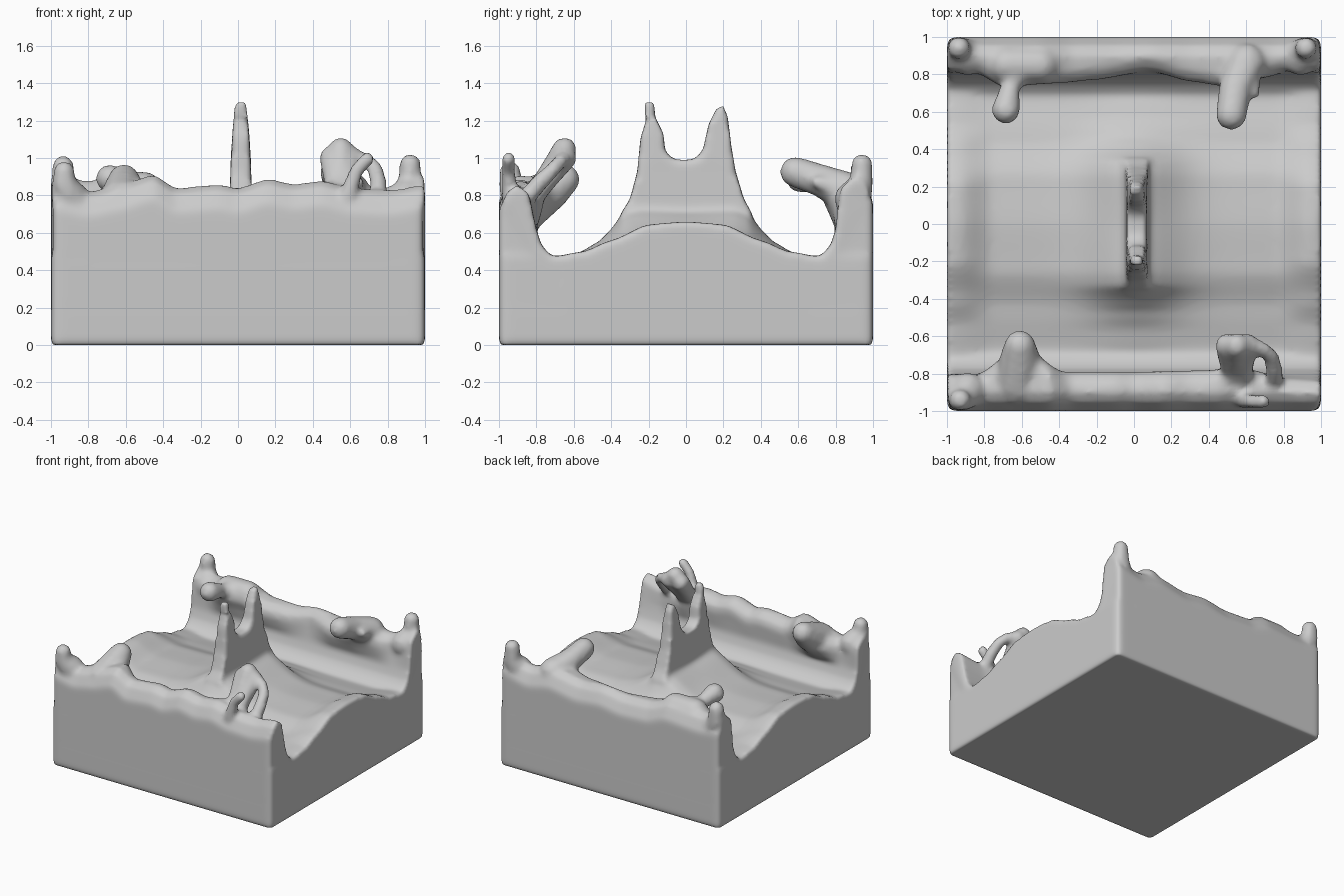
import bpy, bmesh, math
from mathutils import Vector, Matrix

if "Cube" in bpy.data.objects:
    bpy.data.objects.remove(bpy.data.objects["Cube"])

bm = bmesh.new()


def lerp_table(table, v):
    """Smooth interpolation in a short list of (position, value)."""
    if v <= table[0][0]:
        return table[0][1]
    for (a, p), (b, q) in zip(table, table[1:]):
        if v <= b:
            t = (v - a) / (b - a)
            t = .5 * t + .5 * t * t * (3 - 2 * t)
            return p + (q - p) * t
    return table[-1][1]


def blob(points):
    """Rounded strand through (x, y, z, radius) points."""
    for p, q in zip(points, points[1:]):
        a, b = Vector(p), Vector(q)
        n = max(2, int((b - a).length / 0.018))
        for i in range(n + 1):
            c = a.lerp(b, i / n)
            bmesh.ops.create_icosphere(bm, subdivisions=2, radius=c[3],
                                       matrix=Matrix.Translation(c.xyz))


def loft(rings):
    """Closed solid through matching rings of points."""
    vs = [[bm.verts.new(p) for p in r] for r in rings]
    n = len(vs[0])
    faces = []
    for r, s in zip(vs, vs[1:]):
        for i in range(n):
            j = (i + 1) % n
            faces.append(bm.faces.new((r[i], r[j], s[j], s[i])))
    faces += [bm.faces.new(vs[0]), bm.faces.new(vs[-1])]
    bmesh.ops.recalc_face_normals(bm, faces=faces)


# Main block with a wavy top: side edges, inner basin and a central mound
EDGE = [(0, .66), (.2, .645), (.4, .56), (.55, .50), (.7, .475), (1, .475)]
INNER = [(0, .58), (.25, .565), (.45, .50), (.7, .455), (1, .455)]
MOUND = [(0, .73), (.26, .74), (.33, .72), (.4, .62), (.47, .55), (.58, .49), (.7, .46), (1, .46)]


def surface(x, y):
    k = lerp_table([(.76, 0), (.93, 1)], abs(x))
    z = lerp_table(INNER, abs(y)) * (1 - k) + lerp_table(EDGE, abs(y)) * k
    w = math.exp(-(x / .24) ** 2)
    return z * (1 - w) + lerp_table(MOUND, abs(y)) * w


g = bmesh.ops.create_grid(bm, x_segments=60, y_segments=60, size=1)
top = list({f for v in g["verts"] for f in v.link_faces})
for v in g["verts"]:
    v.co.z = surface(v.co.x, v.co.y)
ext = bmesh.ops.extrude_face_region(bm, geom=top, use_keep_orig=True)
for e in ext["geom"]:
    if isinstance(e, bmesh.types.BMVert):
        e.co.z = 0
bmesh.ops.recalc_face_normals(bm, faces=bm.faces[:])

# Front and back crest walls: height and inner depth along x
FRONT_H = [(-1, .86), (-.8, .82), (-.65, .85), (-.45, .91), (-.33, .84), (-.1, .86),
           (0, .84), (.16, .89), (.3, .86), (.45, .88), (.6, .84), (.8, .83), (1, .86)]
FRONT_T = [(-1, .2), (-.85, .19), (-.6, .36), (-.38, .21), (0, .21), (.4, .22),
           (.55, .24), (.8, .18), (1, .17)]
BACK_H = [(-1, .9), (-.8, .88), (-.5, .9), (-.33, .84), (-.1, .83), (.1, .86),
          (.3, .84), (.55, .88), (.75, .84), (1, .9)]
BACK_T = [(-1, .18), (-.85, .19), (-.7, .27), (-.4, .25), (-.2, .23), (.08, .18),
          (.3, .24), (.5, .27), (.7, .22), (.85, .17), (1, .18)]


def wall(side, heights, depths):
    rings = []
    for i in range(81):
        x = -1 + i / 40
        h, t = lerp_table(heights, x), lerp_table(depths, x)
        sec = [(0, .2), (0, h - .13), (.045, h - .035), (.1, h), (t - .06, h - .01),
               (t - .01, h - .05), (t, h - .1), (t * .5 + .1, h - .17),
               (.2, .62), (.225, .54), (.26, .495), (.31, .46), (.33, .2)]
        rings.append([(x, side * (1 - d), z) for d, z in sec])
    loft(rings)


wall(-1, FRONT_H, FRONT_T)
wall(1, BACK_H, BACK_T)

# Twin-peaked central jet, thinner toward the tips
JET = [(-.36, .5), (-.35, .7), (-.3, .78), (-.26, .93),
       (-.245, 1.1), (-.215, 1.2), (-.225, 1.3), (-.165, 1.3), (-.165, 1.22),
       (-.12, 1.13), (-.11, 1.03), (-.06, .99), (.04, .99), (.09, 1.04),
       (.12, 1.18), (.165, 1.27), (.2, 1.28), (.225, 1.22), (.24, 1.08),
       (.265, .93), (.31, .78), (.355, .70), (.365, .5)]
THICK = [(.5, .075), (.72, .07), (.8, .057), (1.0, .054), (1.18, .044), (1.3, .03)]
loft([[(.015 + s * lerp_table(THICK, z), y, z) for y, z in JET] for s in (-1, 1)])

# Corner spikes
for x, y, h in ((-.93, -.94, .925), (-.935, .94, .955), (.92, .94, .965)):
    sx, sy = math.copysign(1, x), math.copysign(1, y)
    blob([(sx * .89, sy * .89, .78, .1), (x, y, .86, .066), (x, y, h, .06)])

# Tongues curling inward from the crests
blob([(-.62, -.85, .76, .13), (-.61, -.74, .82, .115), (-.61, -.65, .885, .085)])
blob([(-.6, .86, .82, .1), (-.66, .74, .86, .05), (-.685, .61, .89, .078)])
blob([(-.5, .85, .83, .1), (-.68, .85, .83, .1)])
blob([(.6, .86, .82, .11), (.54, .72, .88, .09), (.52, .585, .925, .085)])
blob([(.62, .8, .84, .06), (.64, .7, .87, .035)])

# Front right splash with thin strands
for x in (.5, .55, .6):
    blob([(.3 * x + .39, -.86, .76, .07), (.6 * x + .22, -.76, .87, .062),
          (x, -.65, 1.045 if x == .55 else 1.0, .068)])
blob([(.61, -.64, 1.0, .05), (.69, -.67, .985, .04), (.735, -.71, .94, .042),
      (.75, -.78, .87, .048), (.75, -.87, .77, .05)])
blob([(.59, -.94, .8, .05), (.63, -.95, .93, .038), (.69, -.95, .995, .04)])

# Round the block's upright corners
R = .04
for v in bm.verts:
    p = v.co
    core = Vector((max(R - 1, min(1 - R, p.x)), max(R - 1, min(1 - R, p.y)), p.z))
    d = p - core
    if d.length > R:
        v.co = core + d.normalized() * R

# Fuse everything into one smooth liquid
mesh = bpy.data.meshes.new("splashing_liquid")
bm.to_mesh(mesh)
bm.free()
liquid = bpy.data.objects.new("splashing_liquid", mesh)
bpy.context.collection.objects.link(liquid)
rm = liquid.modifiers.new("fuse", "REMESH")
rm.mode = "VOXEL"
rm.voxel_size = 0.018
rm.use_smooth_shade = True
sm = liquid.modifiers.new("soften", "SMOOTH")
sm.factor = 0.5
sm.iterations = 7
